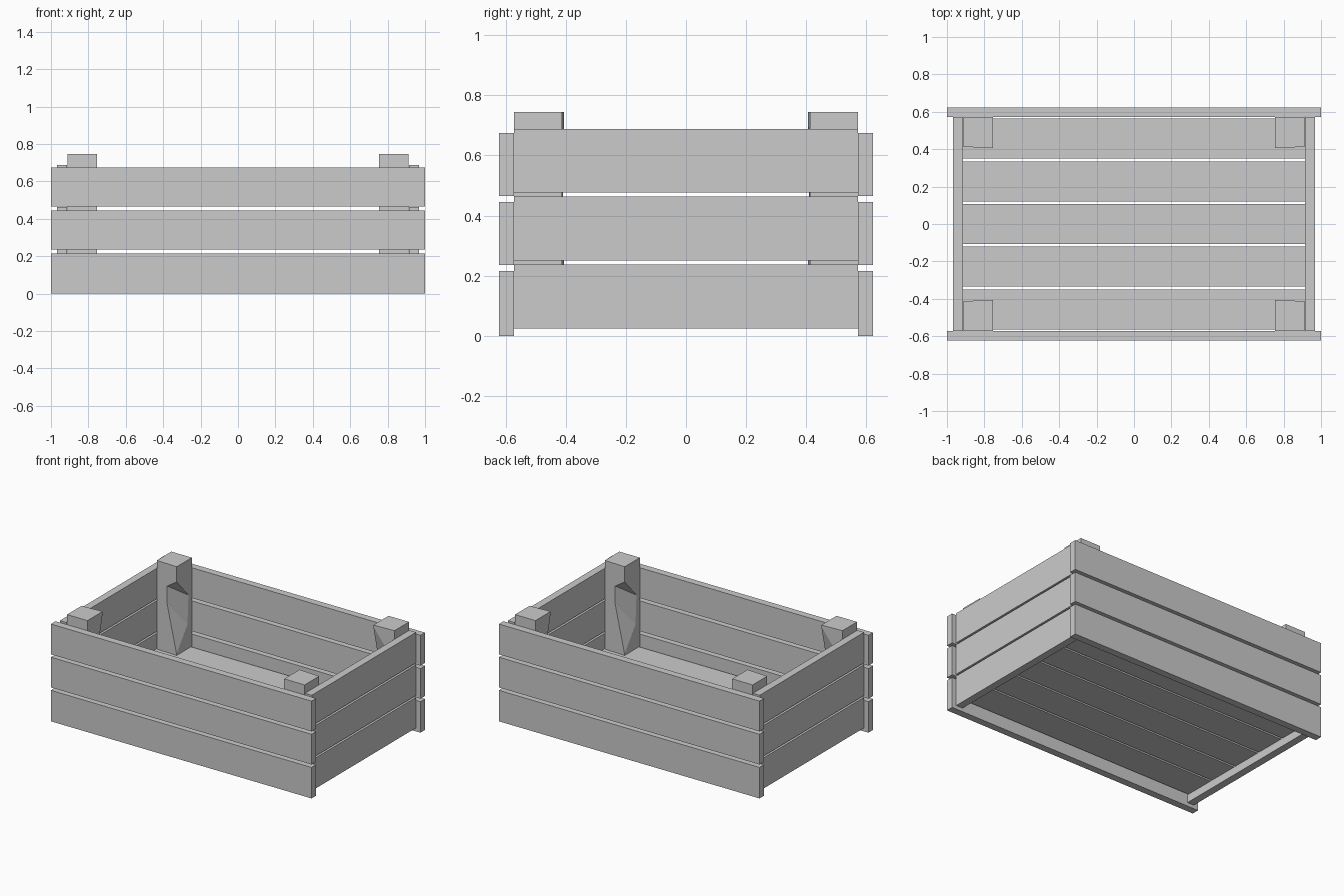
import bpy, bmesh

if "Cube" in bpy.data.objects:
    bpy.data.objects.remove(bpy.data.objects["Cube"])


def make(name, verts, faces):
    bm = bmesh.new()
    vs = [bm.verts.new(v) for v in verts]
    for f in faces:
        bm.faces.new([vs[i] for i in f])
    bmesh.ops.recalc_face_normals(bm, faces=bm.faces[:])
    me = bpy.data.meshes.new(name)
    bm.to_mesh(me)
    bm.free()
    ob = bpy.data.objects.new(name, me)
    bpy.context.collection.objects.link(ob)
    return ob


def board(name, x, y, z):
    verts = [(a, b, c) for a in x for b in y for c in z]
    faces = [(0, 1, 3, 2), (4, 6, 7, 5), (0, 4, 5, 1),
             (2, 3, 7, 6), (0, 2, 6, 4), (1, 5, 7, 3)]
    return make(name, verts, faces)


# Long front and back boards
for i, z in enumerate([(0, .215), (.235, .445), (.465, .675)]):
    board(f"front_board_{i + 1}", (-1, 1), (-.622, -.572), z)
    board(f"back_board_{i + 1}", (-1, 1), (.572, .622), z)

# Short side boards
for i, z in enumerate([(.025, .237), (.25, .463), (.476, .688)]):
    board(f"left_board_{i + 1}", (-.967, -.915), (-.572, .572), z)
    board(f"right_board_{i + 1}", (.915, .967), (-.572, .572), z)

# Floor boards
for i in range(5):
    yc = (i - 2) * .228
    board(f"floor_board_{i + 1}", (-.915, .915), (yc - .107, yc + .107), (.08, .13))


# Corner posts with a chipped inner edge; diagonal pairs match
def post(name, sx, sy, flipped):
    z0, z1 = .13, .745
    xi, xo, yi, yo = .755, .912, .405, .572
    long_cut = [(.075, .59), (.075, .465)]
    wide_cut = [(.13, .50), (.12, .30)]
    apex, tip = .64, .14
    if flipped:
        def turn(cut):
            return [(c, z0 + z1 - z) for c, z in reversed(cut)]
        long_cut, wide_cut = turn(wide_cut), turn(long_cut)
        apex, tip = z0 + z1 - tip, z0 + z1 - apex
    verts = [(xi, yi, z0), (xo, yi + .008, z0), (xo, yo, z0), (xi, yo, z0),
             (xi, yi, z1), (xo, yi + .008, z1), (xo, yo, z1), (xi, yo, z1),
             (xi, yi, apex), (xi, yi, tip)]
    verts += [(xi + c, yi + .008 * c / (xo - xi), z) for c, z in long_cut]
    verts += [(xi, yi + c, z) for c, z in wide_cut]
    faces = [(0, 3, 2, 1), (4, 5, 6, 7), (1, 2, 6, 5), (2, 3, 7, 6),
             (0, 1, 5, 4, 8, 10, 11, 9), (3, 0, 9, 13, 12, 8, 4, 7),
             (8, 12, 10), (10, 12, 13, 11), (11, 13, 9)]
    make(name, [(sx * x, sy * y, z) for x, y, z in verts], faces)


post("back_left_post", -1, 1, False)
post("front_right_post", 1, -1, False)
post("front_left_post", -1, -1, True)
post("back_right_post", 1, 1, True)
